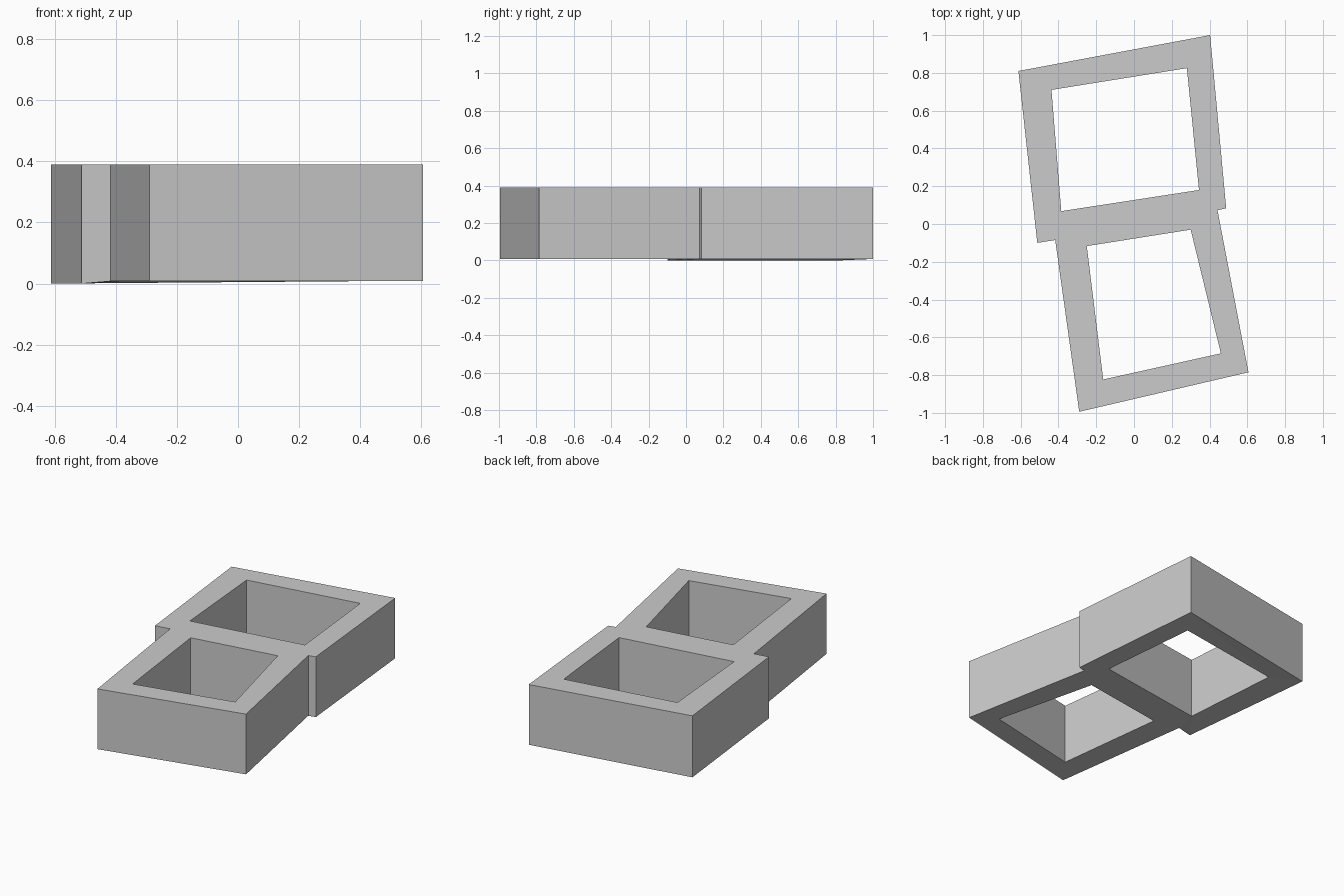
import bpy, bmesh

if "Cube" in bpy.data.objects:
    bpy.data.objects.remove(bpy.data.objects["Cube"])

BASE, TOP = 0.008, 0.39

# Plan outlines: outer wall and the two courtyards
outer = [(-.612, .81), (.403, 1), (.488, .083), (.442, .073),
         (.606, -.785), (-.29, -.994), (-.417, -.085), (-.512, -.1)]
rear_court = [(-.437, .71), (.28, .825), (.344, .18), (-.385, .068)]
front_court = [(-.25, -.117), (.3, -.03), (.46, -.685), (-.163, -.823)]

bm = bmesh.new()
edges = []
for loop in (outer, rear_court, front_court):
    vs = [bm.verts.new((x, y, BASE)) for x, y in loop]
    edges += [bm.edges.new((a, b)) for a, b in zip(vs, vs[1:] + vs[:1])]

# Fill the plan around the openings, then raise the walls
bmesh.ops.triangle_fill(bm, edges=edges, use_beauty=True, use_dissolve=False)
res = bmesh.ops.extrude_face_region(bm, geom=bm.faces[:], use_keep_orig=True)
for v in res["geom"]:
    if isinstance(v, bmesh.types.BMVert):
        v.co.z = TOP

# The underside dips slightly at the two left corners
for v in bm.verts:
    if v.co.z < 0.1 and v.co.x < -0.5:
        v.co.z = 0
bmesh.ops.recalc_face_normals(bm, faces=bm.faces[:])

mesh = bpy.data.meshes.new("courtyard_block")
bm.to_mesh(mesh)
bm.free()
block = bpy.data.objects.new("courtyard_block", mesh)
bpy.context.collection.objects.link(block)
